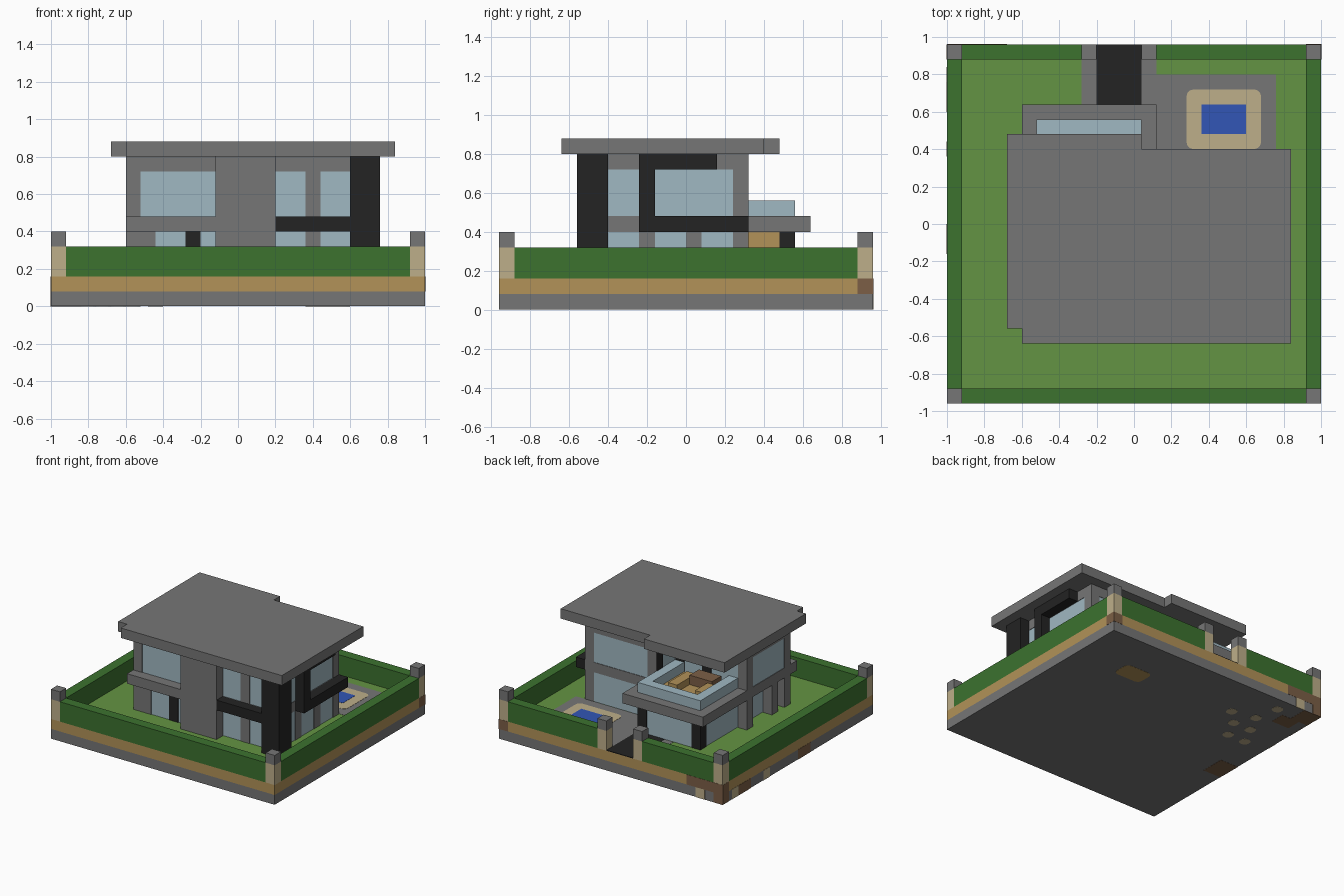
import bpy, bmesh
from mathutils import Vector

UNIT = 0.04  # one building block
cube = bpy.data.objects.get("Cube")
if cube:
    bpy.data.objects.remove(cube, do_unlink=True)


def material(name, rgb):
    linear = [((c / 255 + 0.055) / 1.055) ** 2.4 for c in rgb] + [1]
    m = bpy.data.materials.new(name)
    m.use_nodes = True
    m.diffuse_color = linear
    shader = next(n for n in m.node_tree.nodes if n.type == "BSDF_PRINCIPLED")
    shader.inputs["Base Color"].default_value = linear
    return m


grey = material("concrete grey", (118, 118, 118))
black = material("charcoal", (35, 35, 35))
hedge_green = material("hedge green", (60, 114, 47))
grass_green = material("grass green", (100, 148, 67))
glass = material("pale glass", (160, 184, 194))
wood = material("ochre wood", (178, 146, 88))
sand = material("sand", (190, 175, 138))
blue = material("pool blue", (50, 86, 182))
brown = material("earth brown", (124, 95, 70))


def finish(name, bm, mat):
    bmesh.ops.recalc_face_normals(bm, faces=bm.faces)
    mesh = bpy.data.meshes.new(name)
    bm.to_mesh(mesh)
    bm.free()
    mesh.materials.append(mat)
    obj = bpy.data.objects.new(name, mesh)
    bpy.context.collection.objects.link(obj)
    return obj


def box(name, mat, x, y, z, rounding=0):
    """Box from three (low, high) spans counted in blocks."""
    bm = bmesh.new()
    bmesh.ops.create_cube(bm, size=1)
    for v in bm.verts:
        v.co = Vector([(s[0] + s[1]) / 2 + c * (s[1] - s[0])
                       for s, c in zip((x, y, z), v.co)]) * UNIT
    if rounding:
        upright = [e for e in bm.edges
                   if abs(e.verts[0].co.z - e.verts[1].co.z) > 1e-5]
        bmesh.ops.bevel(bm, geom=upright, offset=rounding * UNIT,
                        segments=3, profile=0.5, affect="EDGES")
    return finish(name, bm, mat)


def prism(name, mat, outline, z):
    bm = bmesh.new()
    face = bm.faces.new([bm.verts.new((a * UNIT, b * UNIT, z[0] * UNIT)) for a, b in outline])
    up = bmesh.ops.extrude_face_region(bm, geom=[face])["geom"]
    bmesh.ops.translate(bm, vec=(0, 0, (z[1] - z[0]) * UNIT),
                        verts=[g for g in up if isinstance(g, bmesh.types.BMVert)])
    return finish(name, bm, mat)


def piers(name, mat, axis, depth, spans, z):
    """Row of uprights along one wall; axis is the direction the row runs."""
    for span in spans:
        x, y = (span, depth) if axis == "x" else (depth, span)
        box(name, mat, x, y, z)


LOWER, SLAB, UPPER, HEAD = (4, 10), (10, 12), (12, 20), (18, 20)
FULL_X, FULL_Y = (-25, 25), (-24, 24)

# Layered base and lawn
box("foundation", grey, FULL_X, FULL_Y, (0.03, 2))
box("soil_layer", wood, FULL_X, FULL_Y, (2, 4))
box("lawn", grass_green, (-23, 23), (-22, 22), (4, 4.04))

# Boundary hedges and capped posts
for side, sx in (("left", 1), ("right", -1)):
    box(side + "_hedge", hedge_green, sorted((23 * sx, 25 * sx)), (-22, 22), (4, 8))
box("front_hedge", hedge_green, (-23, 23), (-24, -22), (4, 8))
for span in ((-23, -7), (3, 23)):
    box("back_hedge", hedge_green, span, (22, 24), (4, 8))
for px, py in ((-25, -24), (23, -24), (-25, 22), (23, 22), (-7, 22), (1, 22)):
    box("post", sand, (px, px + 2), (py, py + 2), (4, 8))
    box("post_cap", grey, (px, px + 2), (py, py + 2), (8, 10))

# Drive, patio and pool
box("drive_border", grey, (-7, 3), (14, 22), (4, 4.08))
box("drive", black, (-5, 1), (14, 24), (4, 4.12))
box("patio", grey, (1, 19), (8, 20), (4, 4.08))
box("pool_surround", sand, (7, 17), (10, 18), (4, 4.12), 1)
box("pool_water", blue, (9, 15), (12, 16), (4, 4.16))

# Glazed cores, set just behind the piers
box("lower_glazing", glass, (-12.9, 16.9), (-11.9, 7.9), LOWER)
box("back_room_glazing", glass, (-12.9, 0.9), (2, 13.9), LOWER)
box("upper_glazing", glass, (-14.9, 16.9), (-11.9, 1.9), UPPER)
box("upper_wing_glazing", glass, (1.1, 16.9), (1, 7.9), UPPER)

# Floor slab between the storeys
box("main_slab", grey, (-3, 17), (-12, 8), SLAB)
box("side_slab", grey, (-15, -3), (-14, 2), SLAB)
box("back_slab", grey, (-15, 3), (2, 16), SLAB)

# Front wall
FRONT = (-12, -10)
box("front_tower", grey, (-3, 5), (-14, -10), (4, 20))
piers("front_lower_pier", grey, "x", FRONT, [(-13, -11), (9, 11)], LOWER)
piers("front_door", black, "x", FRONT, [(-7, -5)], LOWER)
piers("front_upper_pier", grey, "x", FRONT, [(-15, -13), (9, 11)], UPPER)
piers("front_header", grey, "x", FRONT, [(-15, 17)], HEAD)
box("front_balcony_band", black, (5, 15), (-14, -12), SLAB)
box("corner_column", black, (15, 19), (-14, -10), (4, 20))

# Left wall with its dark frame
LEFT = (15, 17)
piers("left_lower_pier", grey, "y", LEFT, [(-6, -4), (0, 2), (6, 8)], LOWER)
piers("left_upper_pier", grey, "y", LEFT, [(6, 8)], UPPER)
piers("left_header", grey, "y", LEFT, [(-12, 8)], HEAD)
FRAME = (17, 19)
box("frame_upright", black, FRAME, (-6, -4), (10, 20))
box("frame_top", black, FRAME, (-4, 4), HEAD)
box("frame_bottom", black, FRAME, (-4, 8), SLAB)

# Right wall and colonnade
RIGHT = (-15, -13)
piers("right_lower_pillar", grey, "y", RIGHT, [(-12, -10), (-8, -6), (0, 2)], LOWER)
piers("right_upper_pier", grey, "y", RIGHT, [(-12, -10), (0, 2)], UPPER)
piers("right_header", grey, "y", RIGHT, [(-12, 2)], HEAD)

# Back walls
piers("wing_back_pier", grey, "x", (6, 8), [(1, 3), (15, 17)], UPPER)
piers("wing_back_header", grey, "x", (6, 8), [(1, 17)], HEAD)
piers("terrace_header", grey, "x", (0, 2), [(-15, 1)], HEAD)
piers("terrace_frame", black, "x", (0, 2), [(-7, -5), (-1, 1)], UPPER)
box("wing_side_post", black, (0.9, 2), (6, 7.9), UPPER)
piers("back_room_post", black, "x", (12, 14), [(-13, -11), (-1, 1)], LOWER)
box("back_room_side_panel", wood, (-1, 1), (8, 12), LOWER)

# Terrace rail and seating
RAIL = (12, 14)
box("rail_right", glass, (-13, -11), (2, 14), RAIL)
box("rail_back", glass, (-11, -1), (12, 14), RAIL)
box("rail_left", glass, (-1, 1), (2, 14), RAIL)
box("terrace_deck", wood, (-11, -1), (2, 12), (12, 12.1))
box("terrace_bench", wood, (-11, -9), (6, 10), (12, 13.5))
box("terrace_seat", wood, (-5, -3), (4, 10), (12, 13.5))
box("terrace_table", brown, (-10, -5), (3, 6), (12, 14))

# Flat roof
prism("roof", grey, [(-15, -16), (21, -16), (21, 10), (1, 10), (1, 12),
                     (-17, 12), (-17, -14), (-15, -14)], (20, 22))

# Earth and stone patches under and around the base
BELOW = (0, 0.04)
box("pool_bed", wood, (9, 15), (12, 16), BELOW, 1)
for cx, cy in ((-11, 15), (-17, 21), (-16, 16), (-16, 8), (-20, 8), (-18, 12), (-14, 12)):
    box("stone_patch", sand, (cx - 1, cx + 1), (cy - 1, cy + 1), BELOW, 0.8)
box("earth_patch", brown, (-25, -21), (-5, 0), BELOW)
box("earth_patch", brown, (-23, -19), (17, 20), BELOW)
box("earth_patch", brown, (-25, -21), (20, 24), BELOW)
BACK_SKIN, RIGHT_SKIN = (23.9, 24.04), (-25.04, -24.9)
box("earth_skin_back", brown, (-25, -17), BACK_SKIN, (2, 4))
box("earth_skin_back", brown, (-25, -23), BACK_SKIN, (0, 2))
box("stone_skin_back", sand, (-21, -19), BACK_SKIN, (0, 2))
box("earth_skin_corner", brown, (23, 25.04), (22, 24.04), (2, 4))
for name, mat, y, z in (("earth", brown, (22, 24), (0, 4)), ("stone", sand, (19, 21), (0, 2)),
                        ("earth", brown, (15, 19), (0, 2)), ("stone", sand, (9, 11), (0, 2)),
                        ("earth", brown, (-4, 0), (0, 2))):
    box(name + "_skin_right", mat, RIGHT_SKIN, y, z)
